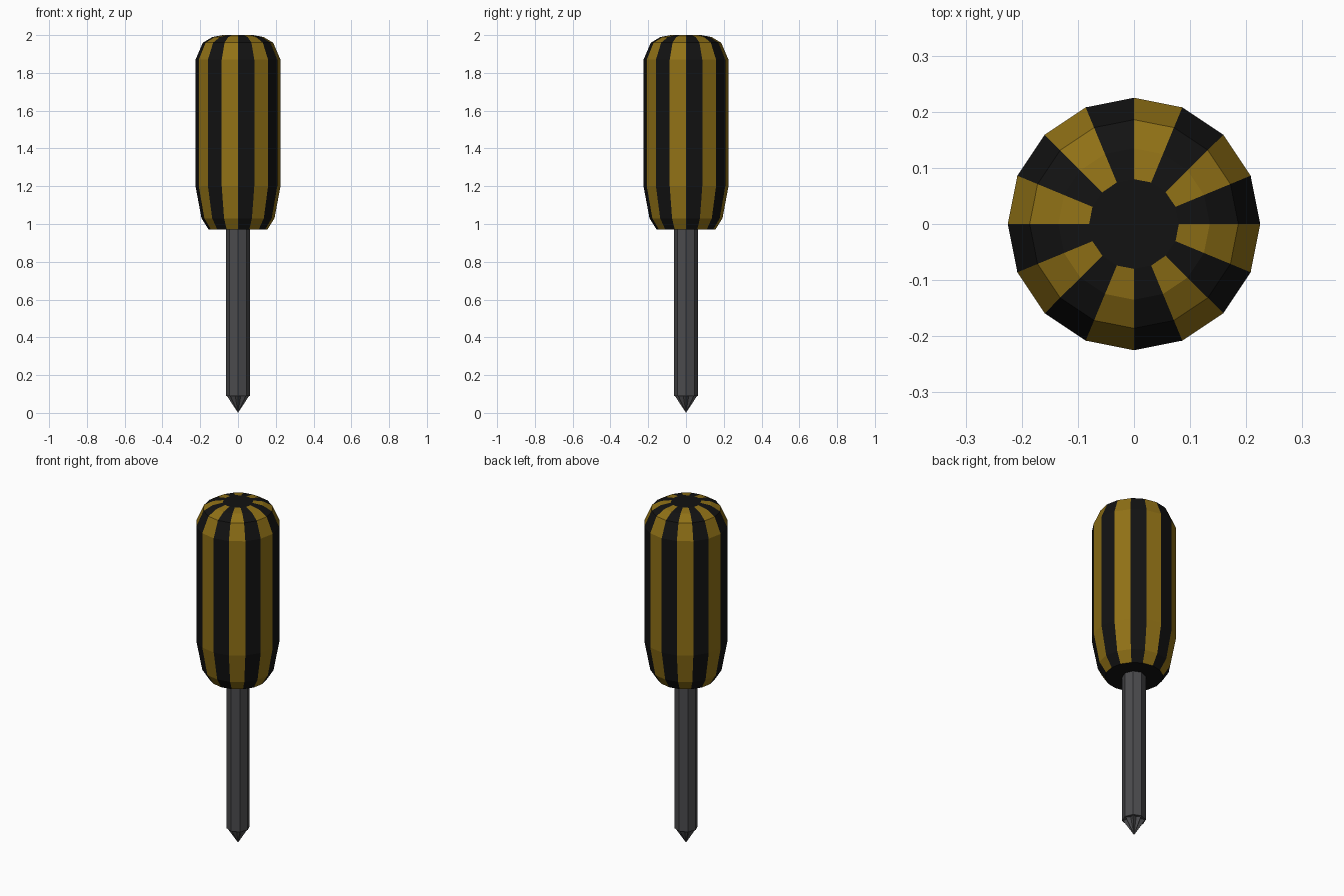
import bpy, bmesh
from math import cos, sin, tau

if "Cube" in bpy.data.objects:
    bpy.data.objects.remove(bpy.data.objects["Cube"])


def material(name, color):
    m = bpy.data.materials.new(name)
    m.diffuse_color = (*color, 1)
    m.use_nodes = True
    m.node_tree.nodes["Principled BSDF"].inputs["Base Color"].default_value = m.diffuse_color
    return m


def lathe(name, profile, sides, materials, inset=1.0, striped=False):
    """Flat-faced turned part; profile is (radius, z) from bottom to top.
    Every other vertex radius on the first rings may be scaled by inset."""
    bm = bmesh.new()
    rings = []
    for r, z in profile:
        if r == 0:
            rings.append([bm.verts.new((0, 0, z))] * sides)
            continue
        ring = []
        for i in range(sides):
            a, rr = tau * i / sides, r * (inset if i % 2 else 1)
            ring.append(bm.verts.new((rr * cos(a), rr * sin(a), z)))
        rings.append(ring)
    for low, high in zip(rings, rings[1:]):
        for i in range(sides):
            j = (i + 1) % sides
            quad = dict.fromkeys((low[i], low[j], high[j], high[i]))
            f = bm.faces.new(list(quad))
            f.material_index = i % 2 if striped else 0
    for ring in (rings[0], rings[-1]):
        if ring[0] is not ring[1]:
            bm.faces.new(ring)
    bmesh.ops.recalc_face_normals(bm, faces=bm.faces)
    mesh = bpy.data.meshes.new(name)
    bm.to_mesh(mesh)
    bm.free()
    for m in materials:
        mesh.materials.append(m)
    ob = bpy.data.objects.new(name, mesh)
    bpy.context.collection.objects.link(ob)
    return ob


black = material("black_grip", (0.006, 0.006, 0.006))
yellow = material("yellow_grip", (0.28, 0.165, 0.008))
steel = material("dark_steel", (0.07, 0.07, 0.075))

# Striped sixteen-sided handle with flat black ends
lathe("handle",
      [(0.155, 0.97), (0.193, 1.03), (0.225, 1.20), (0.225, 1.87),
       (0.186, 1.96), (0.135, 1.99), (0.08, 2.0)],
      16, [black, yellow], striped=True)

# Eight-sided shaft running into the handle
lathe("shaft", [(0.063, 0.09), (0.063, 1.0)], 8, [steel])

# Fluted pointed tip
lathe("tip", [(0, 0), (0.06, 0.092)], 16, [steel], inset=0.65)
